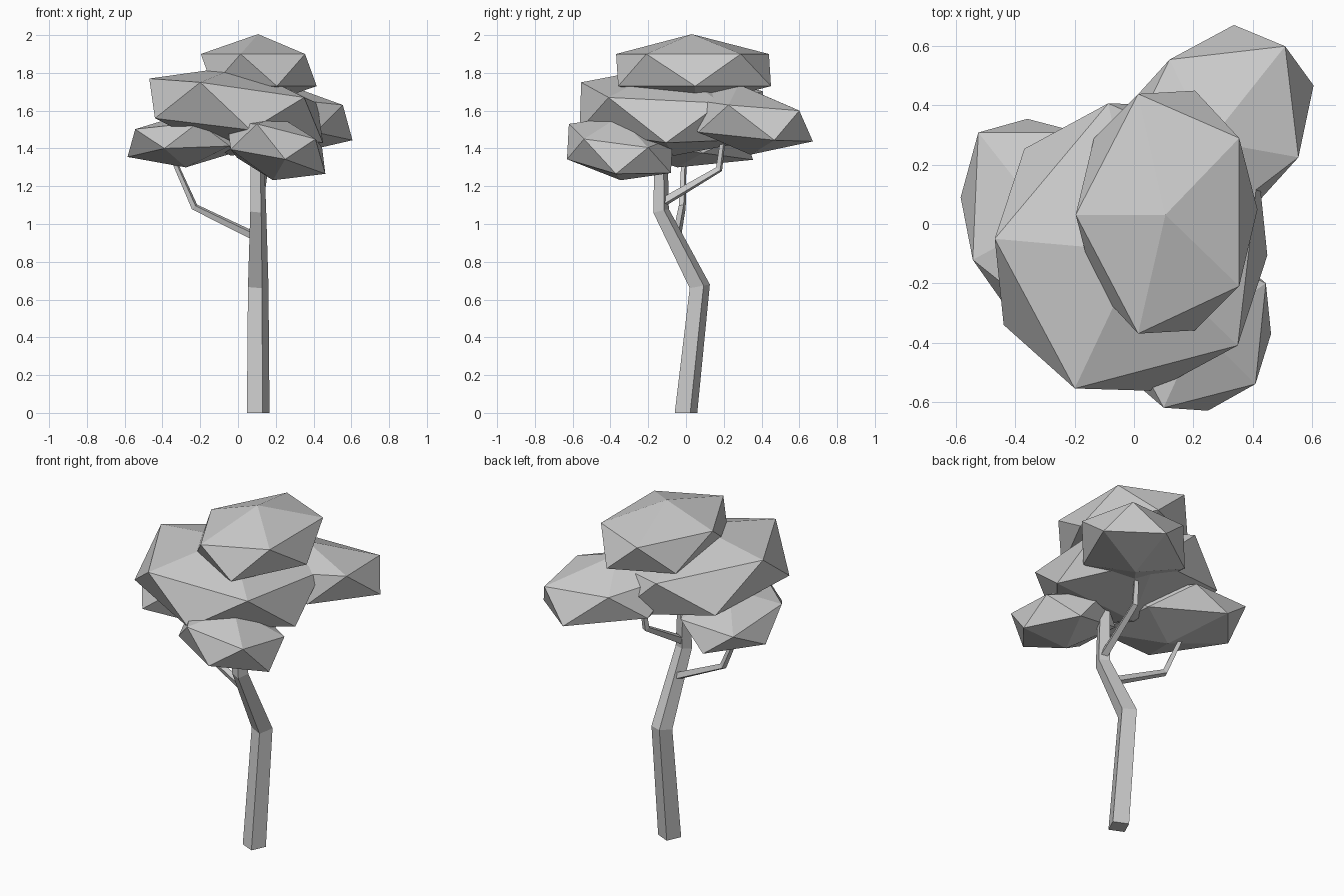
import bpy, bmesh
from math import cos, sin, tau, sqrt
from mathutils import Vector, Matrix

cube = bpy.data.objects.get("Cube")
if cube:
    bpy.data.objects.remove(cube, do_unlink=True)

# One flat grey for the whole tree
GREY = (0.6, 0.6, 0.6, 1)
grey = bpy.data.materials.new("plain grey")
grey.use_nodes = True
grey.diffuse_color = GREY
grey.node_tree.nodes["Principled BSDF"].inputs["Base Color"].default_value = GREY


def finish(name, bm):
    bmesh.ops.recalc_face_normals(bm, faces=bm.faces)
    mesh = bpy.data.meshes.new(name)
    bm.to_mesh(mesh)
    bm.free()
    mesh.materials.append(grey)
    obj = bpy.data.objects.new(name, mesh)
    bpy.context.collection.objects.link(obj)
    return obj


def columns(vectors):
    return Matrix(vectors).transposed()


def foliage(name, centre, *ring):
    """Icosahedron skewed so three neighbours of one ring land on the given points."""
    centre = Vector(centre)
    unit = [Vector((2 * cos(tau * i / 5), 2 * sin(tau * i / 5), 1)) / sqrt(5) for i in range(3)]
    skew = columns([Vector(p) - centre for p in ring]) @ columns(unit).inverted()
    bm = bmesh.new()
    bmesh.ops.create_icosphere(bm, subdivisions=1, radius=1)
    for v in bm.verts:
        v.co = centre + skew @ v.co
    finish(name, bm)


def limb(name, path, radii, turn):
    """Four-sided tapered tube with mitred bends."""
    path = [Vector(p) for p in path]
    steps = [(b - a).normalized() for a, b in zip(path, path[1:])]
    bm = bmesh.new()
    rings = []
    for i, (point, radius) in enumerate(zip(path, radii)):
        along = (steps[max(i - 1, 0)] + steps[min(i, len(steps) - 1)]).normalized()
        side = Vector((0, 1, 0)) if abs(along.x) > 0.5 else Vector((1, 0, 0))
        if abs(steps[0].x) > 0.5:
            side = Vector((0, 1, 0))
        u = (side - along * side.dot(along)).normalized()
        w = along.cross(u)
        rings.append([bm.verts.new(point + radius * (u * cos(turn + tau * k / 4) + w * sin(turn + tau * k / 4)))
                      for k in range(4)])
    for a, b in zip(rings, rings[1:]):
        for k in range(4):
            j = (k + 1) % 4
            bm.faces.new((a[k], a[j], b[j], b[k]))
    bm.faces.new(rings[0])
    bm.faces.new(rings[-1])
    # Trunk foot sits flat on the ground
    for v in rings[0]:
        if v.co.z < 0.05:
            v.co.z = 0
    finish(name, bm)


# Trunk and branches
limb("trunk", [(0.107, 0, 0), (0.107, 0.073, 0.67), (0.107, -0.132, 1.07), (0.1, -0.132, 1.5)],
     [0.064, 0.058, 0.045, 0.035], 0.36)
limb("right_branch", [(0.1, -0.05, 0.93), (-0.23, -0.02, 1.09), (-0.35, -0.01, 1.36)],
     [0.024, 0.02, 0.014], 0.4)
limb("back_branch", [(0.11, -0.13, 1.11), (0.14, 0.175, 1.29), (0.15, 0.2, 1.48)],
     [0.026, 0.02, 0.014], 0.4)

# Foliage clumps
foliage("top_foliage", (0.11, 0.04, 1.815), (0.355, 0.29, 1.9), (0.355, -0.21, 1.9), (0.014, -0.37, 1.9))
foliage("main_foliage", (-0.01, -0.078, 1.6), (-0.47, -0.05, 1.77), (-0.2, -0.555, 1.75), (0.35, -0.41, 1.67))
foliage("back_foliage", (0.265, 0.31, 1.553), (0.555, 0.225, 1.63), (0.51, 0.6, 1.6), (0.12, 0.555, 1.62))
foliage("right_foliage", (-0.285, -0.016, 1.439), (-0.36, 0.355, 1.34), (-0.585, 0.09, 1.355), (-0.39, -0.34, 1.4))
foliage("front_foliage", (0.203, -0.35, 1.4), (0.1, -0.62, 1.53), (0.41, -0.54, 1.45), (0.445, -0.2, 1.405))
